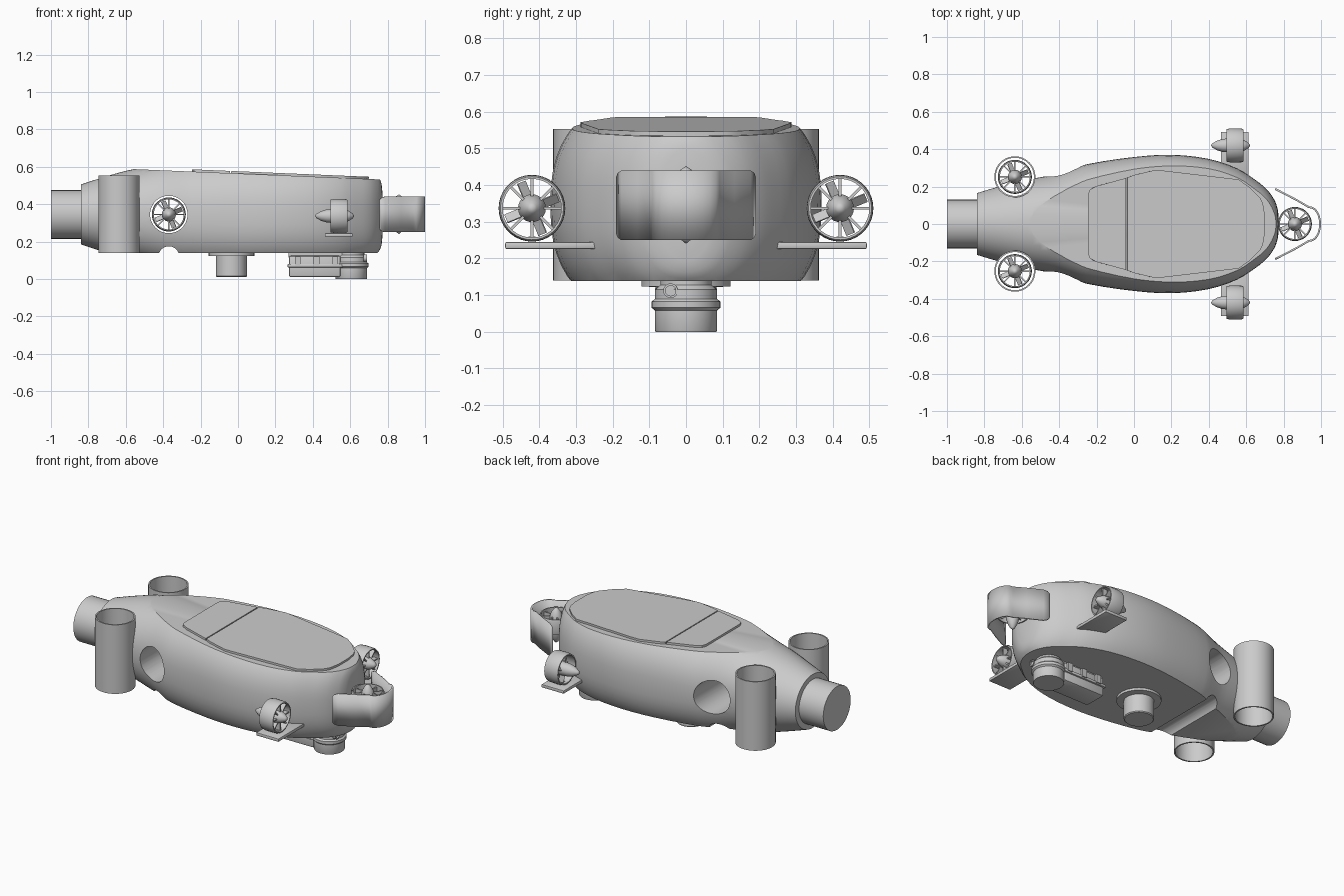
import bpy, bmesh, math
from mathutils import Matrix, Vector

if "Cube" in bpy.data.objects:
    bpy.data.objects.remove(bpy.data.objects["Cube"])

CZ = 0.345   # height of the main axis
RX = Matrix.Rotation(math.pi / 2, 4, 'X')
RY = Matrix.Rotation(math.pi / 2, 4, 'Y')


def finish(bm, name, mat=Matrix(), smooth=True):
    bmesh.ops.recalc_face_normals(bm, faces=bm.faces)
    me = bpy.data.meshes.new(name)
    bm.to_mesh(me)
    bm.free()
    ob = bpy.data.objects.new(name, me)
    bpy.context.collection.objects.link(ob)
    ob.matrix_world = mat
    bpy.ops.object.select_all(action='DESELECT')
    bpy.context.view_layer.objects.active = ob
    ob.select_set(True)
    if smooth:
        bpy.ops.object.shade_smooth_by_angle(angle=math.radians(32))
    return ob


def lathe(bm, prof, seg=32, closed=False):
    """Revolve (radius, z) points about z; closed joins last point to first."""
    rings = []
    for r, z in prof:
        if r < 1e-6:
            rings.append([bm.verts.new((0, 0, z))] * seg)
        else:
            rings.append([bm.verts.new((r * math.cos(2 * math.pi * i / seg),
                                        r * math.sin(2 * math.pi * i / seg), z)) for i in range(seg)])
    for a, b in zip(rings, rings[1:] + (rings[:1] if closed else [])):
        for i in range(seg):
            j = (i + 1) % seg
            bm.faces.new(list(dict.fromkeys((a[i], a[j], b[j], b[i]))))


def turned(name, prof, mat, seg=32, closed=False):
    bm = bmesh.new()
    lathe(bm, prof, seg, closed)
    return finish(bm, name, mat)


def cyl_prof(r, z0, z1):
    return [(0, z0), (r, z0), (r, z1), (0, z1)]


def add_box(bm, size, mat):
    bmesh.ops.create_cube(bm, size=1, matrix=mat @ Matrix.Diagonal((*size, 1)))


def prism(name, pts, z0, z1, mat=Matrix(), bevel=0):
    """Extrude an xy outline from z0 to z1."""
    bm = bmesh.new()
    f = bm.faces.new([bm.verts.new((x, y, z0)) for x, y in pts])
    ret = bmesh.ops.extrude_face_region(bm, geom=[f])
    bmesh.ops.translate(bm, verts=[v for v in ret['geom'] if isinstance(v, bmesh.types.BMVert)], vec=(0, 0, z1 - z0))
    if bevel:
        bmesh.ops.bevel(bm, geom=list(bm.edges), offset=bevel, segments=2, affect='EDGES', profile=0.5)
    return finish(bm, name, mat)


def thruster(name, mat):
    bm = bmesh.new()
    # duct, pointed hub
    lathe(bm, [(.08, -.02), (.087, -.02), (.091, .0), (.09, .06), (.086, .07), (.08, .07)], 36, True)
    lathe(bm, [(0, -.105), (.012, -.095), (.026, -.07), (.035, -.04), (.038, 0),
               (.038, .045), (.028, .075), (.014, .098), (0, .107)], 24)
    # guide vanes and propeller blades
    for i in range(8):
        add_box(bm, (.052, .007, .03), Matrix.Rotation(i * math.pi / 4, 4, 'Z') @ Matrix.Translation((.059, 0, .045)))
    for i in range(4):
        add_box(bm, (.045, .03, .004), Matrix.Rotation(i * math.pi / 2 + .39, 4, 'Z')
                @ Matrix.Translation((.054, 0, 0)) @ Matrix.Rotation(.7, 4, 'X'))
    return finish(bm, name, mat)


def cut(ob, cutter):
    m = ob.modifiers.new('cut', 'BOOLEAN')
    m.operation, m.solver, m.object = 'DIFFERENCE', 'EXACT', cutter
    bpy.context.view_layer.objects.active = ob
    bpy.ops.object.modifier_apply(modifier=m.name)
    bpy.data.objects.remove(cutter)


# Hull: lofted superellipse sections (x, half width, half height, exponent)
stations = [(-.84, .165, .16, 2), (-.74, .195, .193, 2), (-.62, .225, .228, 2.1), (-.54, .243, .246, 2.15),
            (-.42, .265, .275, 2.25), (-.34, .29, .29, 2.35), (-.25, .32, .302, 2.4), (0, .358, .318, 2.5),
            (.2, .37, .32, 2.5), (.4, .348, .315, 2.5), (.55, .298, .295, 2.5), (.65, .235, .262, 2.5),
            (.71, .185, .235, 2.5), (.75, .13, .2, 2.4), (.767, .085, .165, 2.3), (.773, .045, .11, 2)]
rows = []
for k in range(len(stations) - 1):
    p = [Vector(stations[min(max(k + d, 0), len(stations) - 1)]) for d in (-1, 0, 1, 2)]
    h = p[2][0] - p[1][0]
    m1 = (p[2] - p[0]) / (p[2][0] - p[0][0]) * h
    m2 = (p[3] - p[1]) / (p[3][0] - p[1][0]) * h
    for t in (0, 1 / 3, 2 / 3):
        rows.append(p[1] * (2*t**3 - 3*t*t + 1) + m1 * (t**3 - 2*t*t + t) + p[2] * (3*t*t - 2*t**3) + m2 * (t**3 - t*t))
rows.append(Vector(stations[-1]))
bm = bmesh.new()
N, loops = 56, []
for x, w, hh, n in rows:
    ring = []
    for i in range(N):
        c, s = math.cos(2 * math.pi * i / N), math.sin(2 * math.pi * i / N)
        ring.append(bm.verts.new((x, w * math.copysign(abs(c) ** (2 / n), c),
                                  CZ + hh * math.copysign(abs(s) ** (2 / n), s))))
    loops.append(ring)
for a, b in zip(loops, loops[1:]):
    for i in range(N):
        bm.faces.new((a[i], a[(i + 1) % N], b[(i + 1) % N], b[i]))
bm.faces.new(loops[0])
bm.faces.new(loops[-1])
# flat sloping deck and flat belly
SLOPE = .042
for co, no in (((-.55, 0, .587), (SLOPE, 0, 1)), ((0, 0, .138), (0, 0, -1))):
    r = bmesh.ops.bisect_plane(bm, geom=bm.verts[:] + bm.edges[:] + bm.faces[:], dist=1e-5,
                               plane_co=co, plane_no=no, clear_outer=True)
    bmesh.ops.holes_fill(bm, edges=[e for e in bm.edges if e.is_boundary], sides=0)
hull = finish(bm, 'hull', smooth=False)

# Openings: cross tunnel, belly groove, vertical tube seats
cross = Matrix.Translation((-.37, 0, CZ)) @ RX
cut(hull, turned('tunnel_cutter', cyl_prof(.1, -.6, .6), cross, 48))
cut(hull, turned('groove_cutter', cyl_prof(.055, -.6, .6), Matrix.Translation((-.37, 0, .12)) @ RX))
for s in (-1, 1):
    cut(hull, turned('seat_cutter', cyl_prof(.106, -.1, .8), Matrix.Translation((-.637, s * .252, 0)), 48))
bpy.context.view_layer.objects.active = hull
hull.select_set(True)
bpy.ops.object.shade_smooth_by_angle(angle=math.radians(32))

# Tail cylinder
turned('tail_cylinder', [(0, -1), (.13, -1), (.13, -.82), (0, -.82)], Matrix.Translation((0, 0, CZ)) @ RY, 40)

# Deck hatches lying on the sloped deck
deck = Matrix.Translation((-.55, 0, .587)) @ Matrix.Rotation(math.atan(SLOPE), 4, 'Y')


def hatch(name, half):
    pts = half + [(x, -y) for x, y in reversed(half)]
    prism(name, [(x + .55, y) for x, y in pts], -.004, .012, deck)


hatch('main_hatch', [(-.036, .248), (0, .262), (.11, .288), (.16, .285), (.56, .238), (.62, .195), (.675, .14), (.69, .11), (.7, .05)])
hatch('rear_hatch', [(-.245, .16), (-.235, .185), (-.2, .203), (-.042, .246)])

# Vertical thruster tubes, their lift thrusters, and the side thrusters on plates
for s, side in ((-1, 'right'), (1, 'left')):
    turned('vertical_tube_' + side, [(.102, .14), (.11, .14), (.11, .553), (.102, .553)],
           Matrix.Translation((-.637, s * .252, 0)), 40, True)
    thruster('lift_thruster_' + side, Matrix.Translation((-.637, s * .252, CZ)))
    thruster('side_thruster_' + side, Matrix.Translation((.515, s * .42, .337)) @ RY)
    y0, y1 = sorted((s * .24, s * .493))
    prism('thruster_plate_' + side, [(.465, y0), (.613, y0), (.613, y1), (.465, y1)], .226, .245, bevel=.004)
    bm = bmesh.new()
    add_box(bm, (.06, .02, .03), Matrix.Translation((.545, s * .42, .245)))
    finish(bm, 'thruster_foot_' + side)
    # rim round the tunnel mouth
    y = s * .268
thruster('tunnel_thruster', cross)
thruster('nose_thruster', Matrix.Translation((.86, 0, CZ)))

# Nose guard: thin band bent round the nose thruster, with rounded ends
bm = bmesh.new()
half = [(.755, .187), (.765, .182), (.785, .172), (.87, .128), (.935, .09)]
tip = [(.935 + .06 * math.sin(a) ** .9, .09 * math.cos(a)) for a in [math.pi / 2 * k / 6 for k in range(1, 6)]]
half += tip + [(.995, 0)]
path = half + [(x, -y) for x, y in reversed(half[:-1])]
cols = []
for i, (x, y) in enumerate(path):
    e = min(i, len(path) - 1 - i)
    hz = (.075, .088, .095)[min(e, 2)]
    cols.append([bm.verts.new((x, y, CZ + d)) for d in (-hz, hz)])
for a, b in zip(cols, cols[1:]):
    bm.faces.new((a[0], b[0], b[1], a[1]))
guard = finish(bm, 'nose_guard')
sol = guard.modifiers.new('thickness', 'SOLIDIFY')
sol.thickness, sol.offset = .01, 0

# Belly sensor with flange
turned('belly_sensor', [(0, .01), (.078, .01), (.083, .015), (.083, .122), (.122, .124), (.122, .142), (0, .142)],
       Matrix.Translation((-.035, 0, 0)), 36)

# Forward instrument: round head, shouldered collar, and a housing behind it
turned('instrument_head', [(0, 0), (.083, 0), (.085, .004), (.085, .058), (.094, .066), (.094, .082), (.085, .09),
                           (.085, .115), (.07, .128), (.07, .145), (0, .145)], Matrix.Translation((.605, 0, 0)), 32)
prism('instrument_housing', [(.272, -.07), (.55, -.07), (.55, .07), (.272, .07)], .01, .125, bevel=.012)
prism('housing_rim', [(.265, -.08), (.56, -.08), (.56, .08), (.265, .08)], .062, .08, bevel=.004)
bm = bmesh.new()
for x in (.32, .42, .52):
    for s in (-1, 1):
        add_box(bm, (.03, .03, .05), Matrix.Translation((x, s * .07, .095)))
add_box(bm, (.3, .1, .03), Matrix.Translation((.42, 0, .13)))
finish(bm, 'housing_clamps')
# small lens on the head
turned('head_lens', [(0, 0), (.02, 0), (.02, .02), (.014, .02), (.014, .012), (0, .012)],
       Matrix.Translation((.67, -.042, .112)) @ RY, 20)
